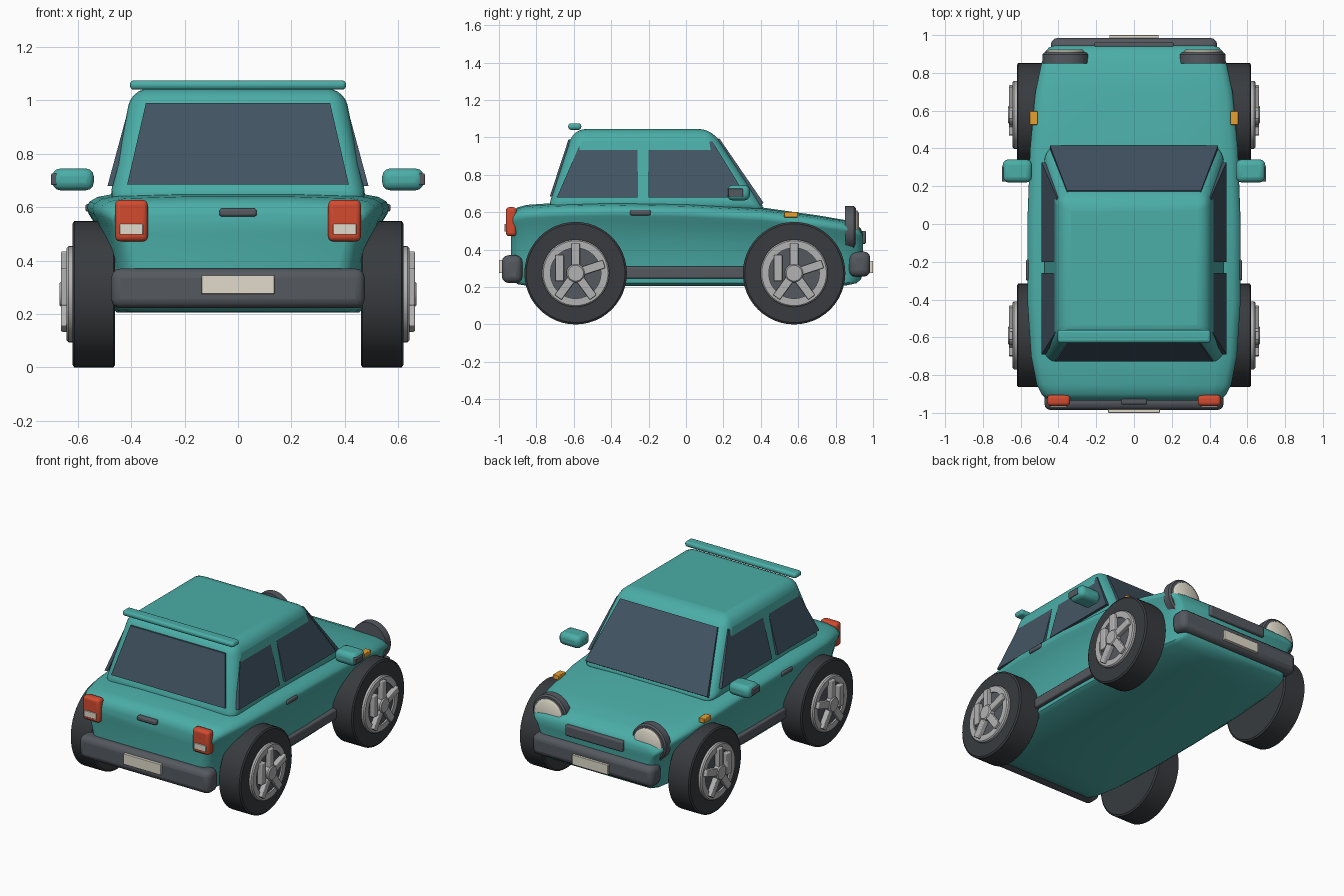
import bpy, bmesh, math
from mathutils import Matrix, Vector

if "Cube" in bpy.data.objects:
    bpy.data.objects.remove(bpy.data.objects["Cube"])


def mat(name, *rgb):
    m = bpy.data.materials.new(name)
    m.diffuse_color = (*rgb, 1)
    m.use_nodes = True
    m.node_tree.nodes["Principled BSDF"].inputs["Base Color"].default_value = m.diffuse_color
    return m


TEAL = mat("teal paint", .07, .42, .39)
GLASS = mat("dark glass", .055, .09, .125)
TYRE = mat("rubber", .04, .044, .05)
DARK = mat("dark trim", .09, .10, .115)
STEEL = mat("steel", .45, .45, .45)
CREAM = mat("cream", .75, .71, .6)
RED = mat("red lamp", .65, .07, .03)
AMBER = mat("amber lamp", .8, .35, .03)


def finish(name, bm, material, bevel=0, mirror=False, angle=35, segments=3):
    bmesh.ops.recalc_face_normals(bm, faces=bm.faces)
    me = bpy.data.meshes.new(name)
    bm.to_mesh(me)
    bm.free()
    me.materials.append(material)
    ob = bpy.data.objects.new(name, me)
    bpy.context.collection.objects.link(ob)
    bpy.ops.object.select_all(action='DESELECT')
    bpy.context.view_layer.objects.active = ob
    ob.select_set(True)
    bpy.ops.object.shade_smooth_by_angle(angle=math.radians(angle))
    if bevel:
        b = ob.modifiers.new("bevel", 'BEVEL')
        b.width, b.segments, b.limit_method = bevel, segments, 'ANGLE'
    if mirror:
        ob.modifiers.new("mirror", 'MIRROR').use_mirror_merge = False
    return ob


def box(name, lo, hi, material, bevel=0, mirror=False):
    lo, hi = Vector(lo), Vector(hi)
    bm = bmesh.new()
    bmesh.ops.create_cube(bm, size=1)
    bmesh.ops.scale(bm, vec=hi - lo, verts=bm.verts)
    bmesh.ops.translate(bm, vec=(lo + hi) / 2, verts=bm.verts)
    return finish(name, bm, material, bevel, mirror)


def loft(rings, closed=False):
    bm = bmesh.new()
    vs = [[bm.verts.new(p) for p in r] for r in rings]
    n = len(vs[0])
    pairs = list(zip(vs, vs[1:])) + ([(vs[-1], vs[0])] if closed else [])
    for a, b in pairs:
        for i in range(n):
            bm.faces.new((a[i], a[(i + 1) % n], b[(i + 1) % n], b[i]))
    if not closed:
        bm.faces.new(vs[0])
        bm.faces.new(vs[-1])
    return bm


def lathe(name, profile, centre, material, axis='X', closed=False, n=48):
    """Revolve (axial, radius) points about an axis through centre, mirrored in x."""
    rings = []
    for a, r in profile:
        ring = []
        for i in range(n):
            t = 2 * math.pi * i / n
            c, s = r * math.cos(t), r * math.sin(t)
            p = Vector((a, c, s)) if axis == 'X' else Vector((c, a, s))
            ring.append(p + Vector(centre))
        rings.append(ring)
    return finish(name, loft(rings, closed), material, 0, True)


def pane(name, pts, inward, mirror=False):
    inward = Vector(inward)
    return finish(name, loft([pts, [Vector(p) + inward for p in pts]]), GLASS, 0, mirror)


# Lower body: one half section swept through stations (y, half width, bottom, top)
half = [(.80, 0), (.845, .04), (.86, .33), (.90, .55), (.96, .78), (.99, .84),
        (1, .885), (.985, .93), (.93, .97), (.82, .995), (.4, 1.01)]
section = half + [(-x, z) for x, z in reversed(half)]
stations = [(-.935, .43, .27, .565), (-.925, .465, .235, .60), (-.90, .49, .215, .622),
            (-.85, .515, .207, .635), (-.7, .545, .205, .645), (-.4, .565, .205, .652),
            (0, .565, .205, .645), (.4, .55, .205, .622), (.7, .522, .205, .58),
            (.85, .49, .207, .555), (.91, .472, .22, .53), (.935, .45, .24, .51),
            (.945, .42, .27, .485)]
finish("body", loft([[(x * w, y, b + z * (t - b)) for x, z in section]
                     for y, w, b, t in stations]), TEAL, angle=50)

# Cabin: rounded tapered block
cabin = [(.60, .487, -.745, .435), (1.045, .398, -.60, .135)]
finish("cabin", loft([[(-w, a, z), (w, a, z), (w, b, z), (-w, b, z)]
                      for z, w, a, b in cabin]), TEAL, .065, segments=5)

# Windows
pane("windscreen", [(-.445, .415, .65), (.445, .415, .65), (.355, .178, .995),
                    (-.355, .178, .995)], (0, -.025, -.018))
pane("rear_window", [(-.415, -.728, .685), (.415, -.728, .685), (.345, -.628, .99),
                     (-.345, -.628, .99)], (0, .025, 0))


def side(y, z):
    return (.49 - .27 * (z - .675), y, z)


pane("rear_side_window", [side(-.69, .68), side(-.26, .68), side(-.26, .94),
                          side(-.56, .98)], (-.02, 0, 0), True)
pane("front_side_window", [side(-.2, .68), side(.325, .68), side(.14, .98),
                           side(-.2, .94)], (-.02, 0, 0), True)

# Roof spoiler
box("spoiler", (-.405, -.63, 1.04), (.405, -.56, 1.075), TEAL, .015)

# Wheels: tyre, dish, rim ring, hub, five spokes
for end, y in (("rear", -.59), ("front", .578)):
    c = (0, y, .274)
    lathe(end + "_tyre", [(.46, .264), (.467, .274), (.613, .274), (.62, .264)], c, TYRE)
    lathe(end + "_wheel_dish", [(.60, .15), (.632, .15)], c, DARK)
    lathe(end + "_rim", [(.60, .18), (.635, .18), (.642, .173), (.642, .135), (.60, .135)],
          c, STEEL, closed=True)
    lathe(end + "_hub", [(.60, .05), (.66, .05), (.668, .042)], c, STEEL, n=32)
    for k in range(5):
        a = math.radians(90 + 72 * k)
        tilt = math.pi / 2 if k == 1 else a    # one spoke stands upright
        bm = bmesh.new()
        bmesh.ops.create_cube(bm, size=1, matrix=Matrix.Translation(
            (.645, y + .09 * math.cos(a), .274 + .09 * math.sin(a)))
            @ Matrix.Rotation(tilt, 4, 'X') @ Matrix.Diagonal((.035, .14, .045, 1)))
        finish(f"{end}_spoke_{k + 1}", bm, STEEL, .005, True)

# Side trim
box("sill", (.44, -.36, .245), (.505, .36, .31), DARK, .01, True)
box("door_handle", (.54, -.30, .583), (.572, -.188, .612), DARK, .01, True)
box("side_indicator", (.51, .525, .572), (.552, .597, .602), AMBER, .004, True)
box("door_mirror", (.54, .22, .663), (.695, .342, .745), TEAL, .03, True)
box("mirror_cap", (.66, .225, .683), (.70, .305, .726), DARK, .005, True)

# Front end
lathe("headlight_ring", [(.85, .123), (.898, .123), (.908, .113)], (.362, 0, .51), DARK, 'Y')
lathe("headlight_lens", [(.89, .10), (.915, .10), (.925, .085)], (.362, 0, .51), CREAM, 'Y')
box("grille", (-.21, .92, .43), (.21, .963, .50), DARK, .01)
box("front_bumper", (-.44, .87, .255), (.44, .985, .39), DARK, .035)
box("front_plate", (-.13, .97, .275), (.13, 1, .34), CREAM, .003)

# Rear end
box("rear_bumper", (-.475, -.985, .222), (.475, -.875, .37), DARK, .035)
box("rear_plate", (-.137, -1, .275), (.137, -.97, .345), CREAM, .003)
box("tail_light", (.338, -.963, .472), (.46, -.905, .627), RED, .018, True)
box("reverse_light", (.356, -.97, .497), (.443, -.94, .537), CREAM, .003, True)
box("boot_handle", (-.07, -.956, .565), (.07, -.92, .595), DARK, .01)
